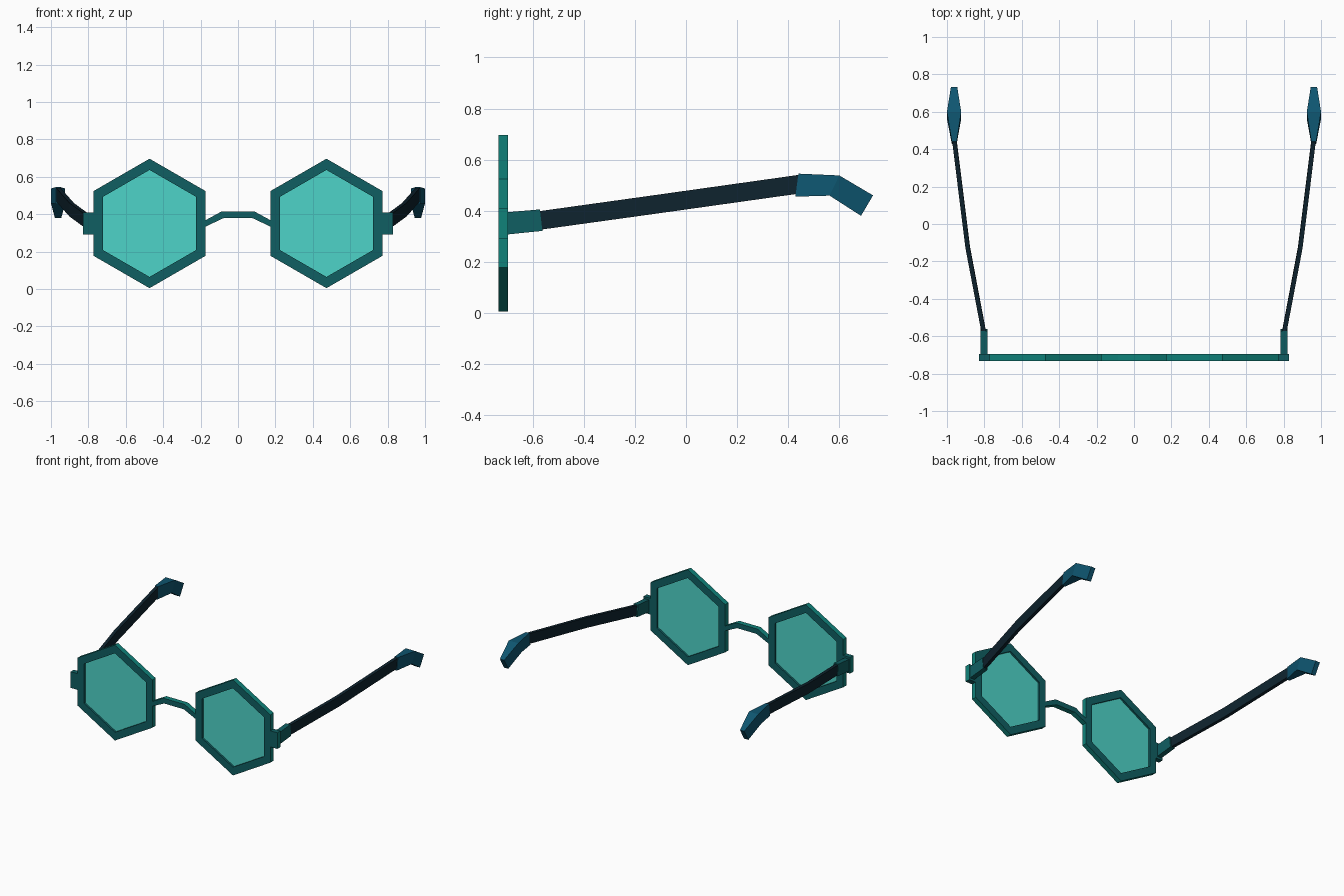
import bpy, bmesh, math

if "Cube" in bpy.data.objects:
    bpy.data.objects.remove(bpy.data.objects["Cube"])

def mat(name, rgb, a=1.0):
    m = bpy.data.materials.new(name)
    m.diffuse_color = (*rgb, a)
    m.use_nodes = True
    m.node_tree.nodes["Principled BSDF"].inputs["Base Color"].default_value = m.diffuse_color
    return m

FRAME = mat("deep teal", (0.005, 0.114, 0.122))
EDGE = mat("bright teal", (0.005, 0.223, 0.195))
LENS = mat("aqua lens", (0.076, 0.658, 0.578))
ARM = mat("dark navy", (0.0044, 0.0168, 0.0273))
TIP = mat("petrol blue", (0.0044, 0.091, 0.162))

def finish(name, bm, mats, mirror=True, rule=None):
    """Turn a bmesh into an object, colour faces by rule, mirror across x."""
    bmesh.ops.recalc_face_normals(bm, faces=bm.faces)
    if rule:
        for f in bm.faces:
            f.normal_update()
            f.material_index = rule(f)
    me = bpy.data.meshes.new(name)
    bm.to_mesh(me)
    bm.free()
    for m in mats:
        me.materials.append(m)
    ob = bpy.data.objects.new(name, me)
    bpy.context.collection.objects.link(ob)
    if mirror:
        ob.modifiers.new("mirror", 'MIRROR').use_mirror_merge = False
    return ob

def loft(rings, closed=False):
    """Skin a list of equal-length point rings; cap ends unless closed."""
    bm = bmesh.new()
    vs = [[bm.verts.new(p) for p in r] for r in rings]
    n, k = len(vs[0]), len(vs)
    for i in range(k if closed else k - 1):
        a, b = vs[i], vs[(i + 1) % k]
        for j in range(n):
            bm.faces.new((a[j], a[(j + 1) % n], b[(j + 1) % n], b[j]))
    if not closed:
        bm.faces.new(vs[0])
        bm.faces.new(vs[-1])
    return bm

def bar(stations):
    """Box-section rings from (x, half width, bottom y, bottom z, top y, top z)."""
    return loft([[(x - w, yb, zb), (x + w, yb, zb), (x + w, yt, zt), (x - w, yt, zt)]
                 for x, w, yb, zb, yt, zt in stations])

Y0, Y1 = -0.733, -0.696      # front and back of the frame
CX, CZ = 0.473, 0.351        # lens centre

def hexagon(r, y):
    return [(CX + r * math.sin(i * math.pi / 3), y, CZ + r * math.cos(i * math.pi / 3))
            for i in range(6)]

def plate(points):
    return loft([[(x, y, z) for x, z in points] for y in (Y0, Y1)])

def side_edge(f):
    return int(abs(f.normal.y) < 0.5)

def outer_edge(f):
    c = f.calc_center_median()
    return int(abs(f.normal.y) < 0.5 and math.hypot(c.x - CX, c.z - CZ) > 0.27)

# hexagonal rims with brighter outer edges
R, r = 0.346, 0.286
finish("rim", loft([hexagon(R, Y0), hexagon(R, Y1), hexagon(r, Y1), hexagon(r, Y0)], True),
       [FRAME, EDGE], rule=outer_edge)

# thin lenses set in the middle of the rims
finish("lens", loft([hexagon(r, -0.719), hexagon(r, -0.710)]), [LENS])

# bent bridge
top = [(-0.178, 0.366), (-0.086, 0.416), (0.086, 0.416), (0.178, 0.366)]
low = [(0.178, 0.332), (0.078, 0.379), (-0.078, 0.379), (-0.178, 0.332)]
finish("bridge", plate(top + low), [FRAME, EDGE], mirror=False, rule=side_edge)

# end tabs on the outside of the rims
finish("end_tab", plate([(0.77, 0.292), (0.828, 0.292), (0.828, 0.409), (0.77, 0.409)]),
       [FRAME, EDGE], rule=lambda f: int(f.normal.x > 0.5))

# hinge blocks
finish("hinge", bar([(0.802, 0.018, -0.70, 0.307, -0.70, 0.394),
                     (0.802, 0.018, -0.562, 0.321, -0.572, 0.405)]), [FRAME])

# temple arms, bowed slightly outwards
finish("temple_arm", bar([(0.803, 0.012, -0.575, 0.325, -0.583, 0.397),
                          (0.889, 0.012, -0.12, 0.388, -0.13, 0.46),
                          (0.960, 0.012, 0.45, 0.468, 0.44, 0.540)]), [ARM])

# drooping ear tips
finish("ear_tip", bar([(0.961, 0.013, 0.428, 0.455, 0.440, 0.545),
                       (0.962, 0.038, 0.562, 0.459, 0.600, 0.538),
                       (0.962, 0.017, 0.685, 0.380, 0.732, 0.460)]), [TIP])
